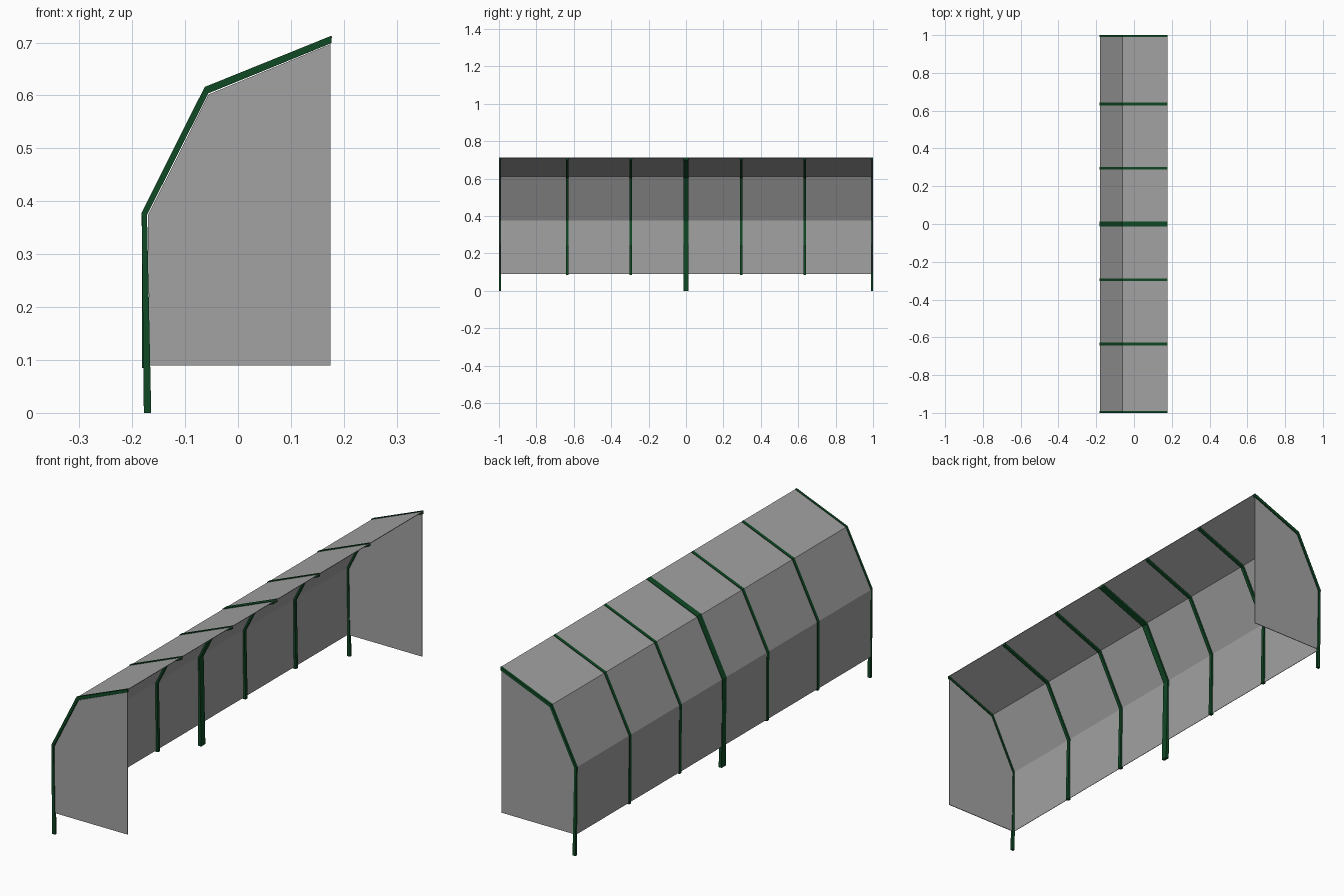
import bpy, bmesh
from mathutils import Vector

if "Cube" in bpy.data.objects:
    bpy.data.objects.remove(bpy.data.objects["Cube"])


def material(name, rgb):
    m = bpy.data.materials.new(name)
    m.diffuse_color = (*rgb, 1)
    m.use_nodes = True
    m.node_tree.nodes["Principled BSDF"].inputs["Base Color"].default_value = m.diffuse_color
    return m


green = material("dark green paint", (0.005, 0.065, 0.018))
grey = material("grey sheet", (0.36, 0.36, 0.36))


def extrude_profile(name, points, y0, y1, mat):
    """Extrude an (x, z) outline from y0 to y1."""
    bm = bmesh.new()
    face = bm.faces.new([bm.verts.new((x, y0, z)) for x, z in points])
    ext = bmesh.ops.extrude_face_region(bm, geom=[face])
    moved = [v for v in ext["geom"] if isinstance(v, bmesh.types.BMVert)]
    bmesh.ops.translate(bm, verts=moved, vec=Vector((0, y1 - y0, 0)))
    bmesh.ops.recalc_face_normals(bm, faces=bm.faces)
    me = bpy.data.meshes.new(name)
    bm.to_mesh(me)
    bm.free()
    me.materials.append(mat)
    ob = bpy.data.objects.new(name, me)
    bpy.context.collection.objects.link(ob)
    return ob


# Bent outline shared by all ribs: leg, sloped back, roof arm
OUTER = [(-0.182, 0.379), (-0.063, 0.616), (0.177, 0.713)]
INNER = [(0.177, 0.699), (-0.056, 0.604), (-0.172, 0.374)]
FULL = [(-0.178, 0.0)] + OUTER + INNER + [(-0.164, 0.0)]
SHORT = [(-0.181, 0.085)] + OUTER + INNER + [(-0.166, 0.085)]

# Frames standing on the ground: two ends and the centre
extrude_profile("centre_frame", FULL, -0.014, 0.014, green)
for side, label in ((-1, "front"), (1, "rear")):
    extrude_profile(label + "_end_frame", FULL, side * 1.0, side * 0.99, green)
    # Short ribs that only stiffen the sheets
    for i, y in enumerate((0.295, 0.635)):
        extrude_profile(f"{label}_rib_{i + 1}", SHORT,
                        side * y - 0.007, side * y + 0.007, green)
    # End wall fitted just inside the end frame
    wall = [(-0.167, 0.09), (-0.1705, 0.373), (-0.0555, 0.602),
            (0.175, 0.697), (0.175, 0.09)]
    extrude_profile(label + "_end_wall", wall, side * 0.996, side * 0.993, grey)

# Folded back wall and roof sheet, running through the ribs
sheet = [(-0.176, 0.09), (-0.1785, 0.377), (-0.061, 0.6115), (0.178, 0.709),
         (0.178, 0.7115), (-0.062, 0.6135), (-0.180, 0.378), (-0.178, 0.09)]
extrude_profile("back_and_roof_sheet", sheet, -0.996, 0.996, grey)
